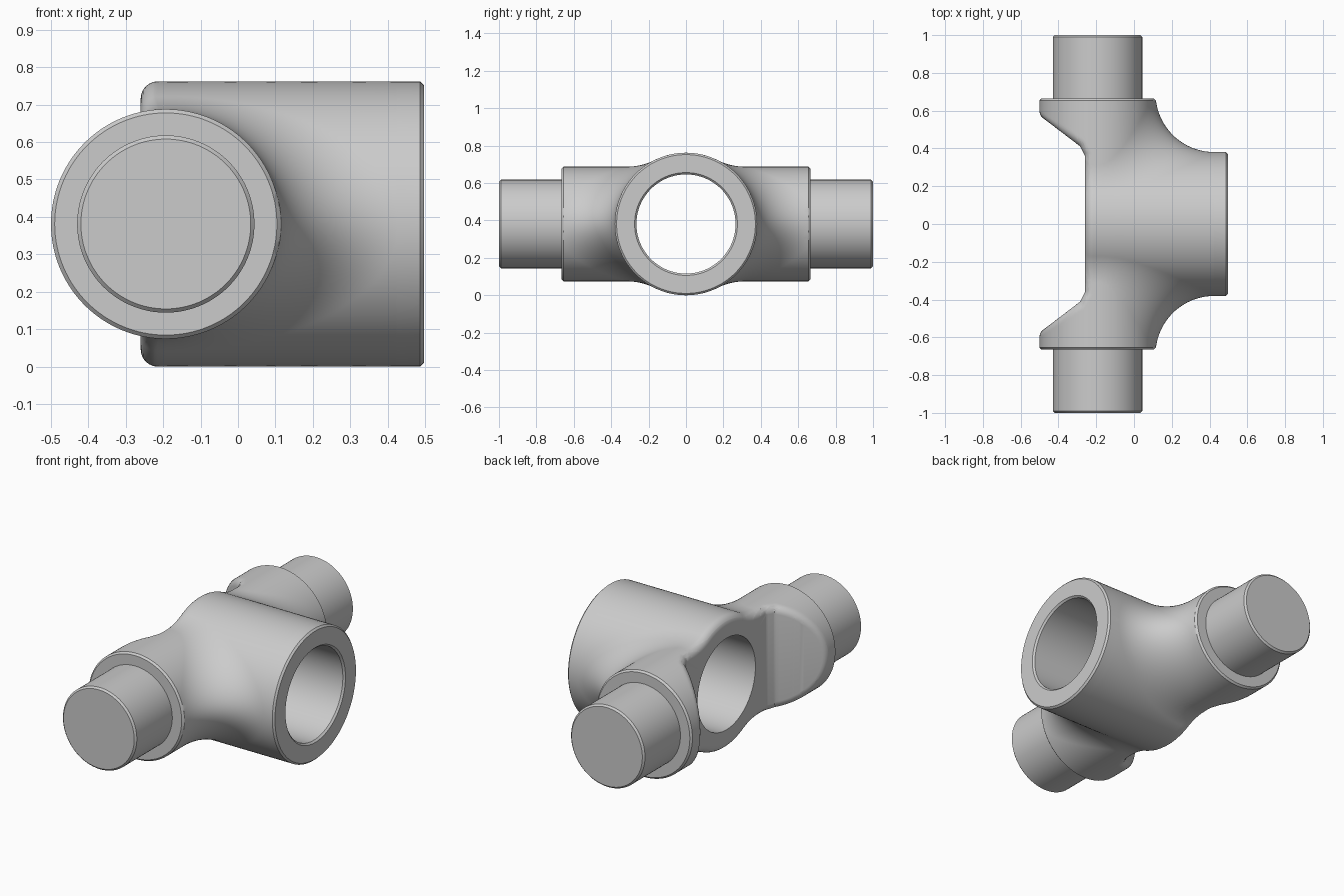
import bpy, bmesh
from math import sin, cos, pi, sqrt, radians, atan2
from mathutils import Vector

default = bpy.data.objects.get("Cube")
if default:
    bpy.data.objects.remove(default)

HEIGHT = 0.381                 # height of both axes
TUBE, BORE, END = 0.381, 0.265, 0.497
ARM, PIN, ARM_X, ARM_Y = 0.307, 0.237, -0.193, 0.665
FILLET, ROUND, CHAMFER = 0.31, 0.045, 0.01
BACK, BEND, EASE = -0.26, 0.392, 0.03   # rear face and start of its slanted sides
QUARTER, AROUND, STEPS = 32, 64, 20     # tube arc, half arm, fillet arc
SIDES = 4 * QUARTER

metal = bpy.data.materials.new("grey_metal")
metal.use_nodes = True
metal.diffuse_color = (0.6, 0.6, 0.6, 1)
metal.node_tree.nodes["Principled BSDF"].inputs["Base Color"].default_value = (0.6, 0.6, 0.6, 1)


def skin(bm, rows):
    """Quads between consecutive rows of points."""
    grid = [[bm.verts.new(p) for p in row] for row in rows]
    for a, b in zip(grid, grid[1:]):
        for i in range(len(a) - 1):
            bm.faces.new((a[i], a[i + 1], b[i + 1], b[i]))


def skin_quarters(bm, rows):
    """The same patch mirrored front to back and top to bottom."""
    for sy in (1, -1):
        for sz in (1, -1):
            skin(bm, [[(p[0], sy * p[1], sz * p[2]) for p in row] for row in rows])


def circle(radius):
    angles = [2 * pi * i / SIDES for i in range(SIDES + 1)]
    return [(radius * cos(a), radius * sin(a)) for a in angles]


def finish(name, bm):
    bmesh.ops.remove_doubles(bm, verts=bm.verts, dist=5e-5)
    bmesh.ops.recalc_face_normals(bm, faces=bm.faces)
    mesh = bpy.data.meshes.new(name)
    bm.to_mesh(mesh)
    bm.free()
    obj = bpy.data.objects.new(name, mesh)
    obj.data.materials.append(metal)
    obj.location.z = HEIGHT
    bpy.context.collection.objects.link(obj)
    return obj


def ball_at(t):
    """Centre of the ball that rolls between tube and arm."""
    reach = ARM + FILLET
    z = reach * sin(t)
    return Vector((reach * cos(t), sqrt((TUBE + FILLET) ** 2 - z * z), z))


def fillet_point(t, k):
    ball = ball_at(t)
    to_arm = Vector((-cos(t), 0, -sin(t)))
    to_tube = Vector((0, -ball.y, -ball.z)).normalized()
    p = ball + FILLET * to_arm.slerp(to_tube, k / STEPS)
    p.y = min(p.y, ARM_Y - CHAMFER - 0.0002 * k)
    # the far side of the arm stays a plain cylinder
    if t > radians(125):
        p.x, p.z = ARM * cos(t), ARM * sin(t)
    return p + Vector((ARM_X, 0, 0))


turns = [pi * i / AROUND for i in range(AROUND + 1)]
bm = bmesh.new()

# Arm: annular end, chamfer, barrel and fillet
arm_rows = [[(ARM_X + r * cos(t), y, r * sin(t)) for t in turns]
            for y, r in ((ARM_Y, PIN - CHAMFER), (ARM_Y, ARM - CHAMFER), (ARM_Y - CHAMFER, ARM))]
arm_rows += [[fillet_point(t, k) for t in turns] for k in range(STEPS + 1)]
skin_quarters(bm, arm_rows)

# Tube: the part between the fillets, then the plain end
tube_rows = []
for t in turns[:39]:
    ball = ball_at(t)
    low = atan2(ball.z, ball.y)
    arc = [low + (pi / 2 - low) * j / QUARTER for j in range(QUARTER + 1)]
    tube_rows.append([(ARM_X + ball.x, TUBE * cos(a), TUBE * sin(a)) for a in arc])
skin_quarters(bm, tube_rows)
quarter = [pi / 2 * j / QUARTER for j in range(QUARTER + 1)]
skin_quarters(bm, [[(x, r * cos(a), r * sin(a)) for a in quarter] for x, r in
                   ((ARM_X + ARM + FILLET, TUBE), (END - CHAMFER, TUBE), (END, TUBE - CHAMFER))])
bmesh.ops.remove_doubles(bm, verts=bm.verts, dist=5e-5)
bmesh.ops.recalc_face_normals(bm, faces=bm.faces)

# Rear cut: flat middle, slanted sides and eased corners between them
slant = Vector((0.606, 0.796, 0)).normalized()
ease = (slant + Vector((1, 0, 0))).normalized()
cuts = [(Vector((BACK, 0, 0)), Vector((1, 0, 0)))]
for side in (1, -1):
    cuts.append((Vector((BACK, side * BEND, 0)), Vector((slant.x, side * slant.y, 0))))
    cuts.append((Vector((BACK, side * (BEND - EASE), 0)), Vector((ease.x, side * ease.y, 0))))


def depth_at(p):
    return max((((p - o).dot(n), n) for o, n in cuts), key=lambda e: e[0])


for origin, inward in cuts:
    for a in range(0, 91, 15):
        faces = [f for f in bm.faces if min(v.co.x for v in f.verts) < -0.1]
        edges = {e for f in faces for e in f.edges}
        verts = {v for f in faces for v in f.verts}
        bmesh.ops.bisect_plane(bm, geom=faces + list(edges) + list(verts), dist=1e-5,
                               plane_co=origin + inward * ROUND * (1 - cos(radians(a))),
                               plane_no=inward)

# Roll the surface over into the cut
bm.normal_update()
removed = [f for f in bm.faces if depth_at(f.calc_center_median())[0] < 0]
moves = []
for v in bm.verts:
    depth, inward = depth_at(v.co)
    c = -v.normal.dot(inward)
    if -1e-4 < depth < ROUND * (1 - c) and abs(c) < 0.95:
        s = sqrt(1 - c * c)
        rest = ROUND - max(depth, 0)
        shift = (ROUND - c * rest) / s - sqrt(ROUND ** 2 - rest ** 2)
        moves.append((v, (v.normal + c * inward).normalized() * shift))
for v, move in moves:
    v.co -= move
bmesh.ops.delete(bm, geom=removed, context='FACES')

# Rear face: columns on the slanted sides, a ring around the bore in the middle
rim = {v for e in bm.edges if e.is_boundary for v in e.verts}
upper = sorted((v.co.copy() for v in rim if v.co.z > -1e-5 and abs(depth_at(v.co)[0]) < 0.01),
               key=lambda p: p.y)
flat = [p for p in upper if abs(p.x - BACK) < 1e-4]
for a, b in zip(upper, upper[1:]):
    if not (a in flat and b in flat):
        skin(bm, [[a, b], [(a.x, a.y, -a.z), (b.x, b.y, -b.z)]])


def upright(p, direction):
    """Points along a vertical side of the flat middle."""
    return [Vector((BACK, p.y, direction * p.z * (1 - k / 12))) for k in range(1, 24)]


outer = flat + upright(flat[-1], 1)
outer += [Vector((BACK, p.y, -p.z)) for p in reversed(flat)] + upright(flat[0], -1) + flat[:1]
inner = []
for p in outer:
    radial = Vector((0, p.y, p.z)).normalized() * BORE
    inner.append(Vector((BACK, radial.y, radial.z)))
skin(bm, [outer, inner])

# Front end of the tube and the bore
skin(bm, [[(x, y, z) for y, z in circle(r)] for x, r in
          ((END, TUBE - CHAMFER), (END, BORE + CHAMFER), (END - CHAMFER, BORE), (BACK, BORE))])
parts = [finish("joint_body", bm)]

# Pins
for name, side in (("front_pin", -1), ("back_pin", 1)):
    bm = bmesh.new()
    skin(bm, [[(ARM_X + x, side * y, z) for x, z in circle(r)] for y, r in
              ((ARM_Y - 0.02, PIN), (1 - CHAMFER, PIN), (1, PIN - CHAMFER), (1, 0))])
    parts.append(finish(name, bm))

bpy.ops.object.select_all(action='DESELECT')
for obj in parts:
    obj.select_set(True)
bpy.context.view_layer.objects.active = parts[0]
bpy.ops.object.shade_smooth_by_angle(angle=radians(30))
